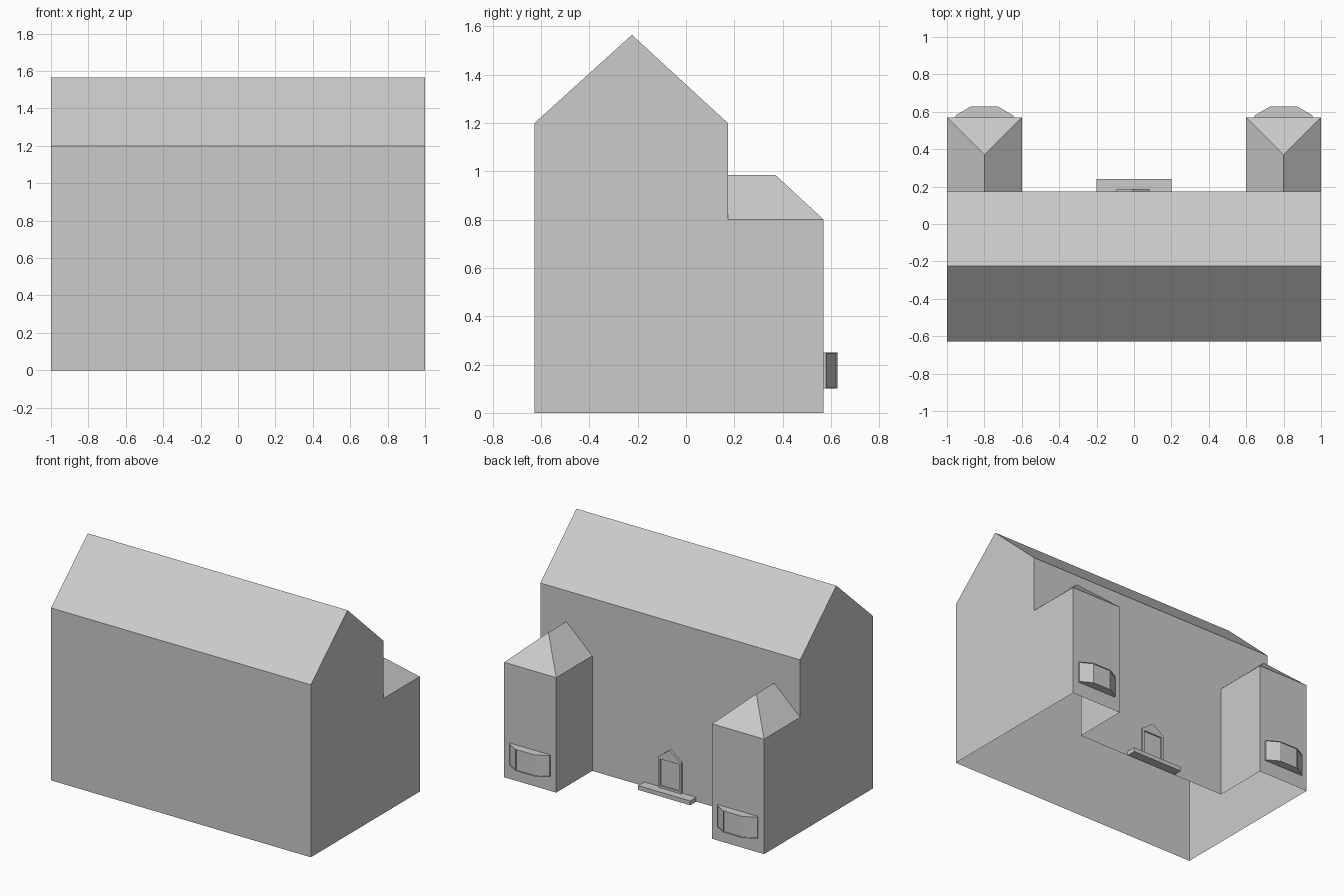
import bpy, bmesh, math

if "Cube" in bpy.data.objects:
    bpy.data.objects.remove(bpy.data.objects["Cube"], do_unlink=True)

grey = bpy.data.materials.new("plain_grey")
grey.use_nodes = True
COLOUR = (0.6, 0.6, 0.6, 1)
grey.diffuse_color = COLOUR
grey.node_tree.nodes["Principled BSDF"].inputs["Base Color"].default_value = COLOUR

BACK = 0.173        # rear wall of the house
WING_END = 0.57     # rear wall of the wings


def finish(name, bm):
    mesh = bpy.data.meshes.new(name)
    bm.to_mesh(mesh)
    bm.free()
    mesh.materials.append(grey)
    obj = bpy.data.objects.new(name, mesh)
    bpy.context.collection.objects.link(obj)
    return obj


def prism(points, offset):
    """Extrude a flat outline along an offset into a closed solid."""
    bm = bmesh.new()
    face = bm.faces.new([bm.verts.new(p) for p in points])
    new = bmesh.ops.extrude_face_region(bm, geom=[face], use_keep_orig=True)
    moved = [v for v in new["geom"] if isinstance(v, bmesh.types.BMVert)]
    bmesh.ops.translate(bm, vec=offset, verts=moved)
    bmesh.ops.recalc_face_normals(bm, faces=bm.faces)
    return bm


def recess(bm, test, border, depth):
    """Sink a framed panel into every face that passes the test."""
    for face in [f for f in bm.faces if test(f)]:
        bmesh.ops.inset_individual(bm, faces=[face], thickness=border, use_even_offset=True)
        normal = face.normal.copy()
        bmesh.ops.inset_individual(bm, faces=[face], thickness=0.0005)
        bmesh.ops.translate(bm, verts=face.verts, vec=normal * -depth)


# Main house: gabled section swept along x
gable = [(-0.627, 0), (BACK, 0), (BACK, 1.2), (-0.224, 1.565), (-0.627, 1.2)]
house = finish("house", prism([(-1, y, z) for y, z in gable], (2, 0, 0)))

# Two rear wings with hipped ends, joined into the house
for x in (-0.8, 0.8):
    outline = [(x - 0.2, 0), (x + 0.2, 0), (x + 0.2, 0.8), (x, 0.985), (x - 0.2, 0.8)]
    bm = prism([(px, 0, pz) for px, pz in outline], (0, WING_END, 0))
    end = [f for f in bm.faces if f.normal.y > 0.9][0]
    bmesh.ops.connect_verts(bm, verts=[v for v in end.verts if abs(v.co.z - 0.8) < 0.01])
    for v in bm.verts:
        if v.co.z > 0.9 and v.co.y > 0.5:
            v.co.y = WING_END - 0.2
    wing = finish("wing", bm)
    union = house.modifiers.new("join_wing", 'BOOLEAN')
    union.operation = 'UNION'
    union.solver = 'EXACT'
    union.object = wing
    bpy.context.view_layer.objects.active = house
    bpy.ops.object.modifier_apply(modifier=union.name)
    bpy.data.objects.remove(wing, do_unlink=True)

# Merge coplanar walls left by the join, then open the underside of the shell
bm = bmesh.new()
bm.from_mesh(house.data)
bmesh.ops.remove_doubles(bm, verts=bm.verts, dist=0.0005)
bmesh.ops.dissolve_limit(bm, angle_limit=math.radians(1), verts=bm.verts, edges=bm.edges)
bm.normal_update()
floor = [f for f in bm.faces if f.normal.z < -0.9]
bmesh.ops.delete(bm, geom=floor, context='FACES')
bm.to_mesh(house.data)
bm.free()

# Bay windows with three sunken panes
for x, label in ((-0.8, "right"), (0.8, "left")):
    plan = [(-0.155, 0), (-0.155, 0.01), (-0.075, 0.057), (0.075, 0.057), (0.155, 0.01), (0.155, 0)]
    bm = prism([(x + px, WING_END + py, 0.1) for px, py in plan], (0, 0, 0.15))
    recess(bm, lambda f: f.normal.y > 0.3, 0.004, 0.005)
    finish(label + "_bay_window", bm)

# Door surround with a small pediment and a sunken door
shape = [(-0.093, 0.03), (0.083, 0.03), (0.083, 0.245), (-0.005, 0.31), (-0.093, 0.245)]
bm = prism([(px, BACK, pz) for px, pz in shape], (0, 0.015, 0))
front = [f for f in bm.faces if f.normal.y > 0.9][0]
bmesh.ops.connect_verts(bm, verts=[v for v in front.verts if abs(v.co.z - 0.245) < 0.01])
recess(bm, lambda f: f.normal.y > 0.9 and len(f.verts) == 4, 0.014, 0.01)
finish("door_surround", bm)

# Doorstep
step = [(-0.2, 0), (0.2, 0), (0.2, 0.03), (-0.2, 0.03)]
finish("doorstep", prism([(px, BACK, pz) for px, pz in step], (0, 0.067, 0)))
